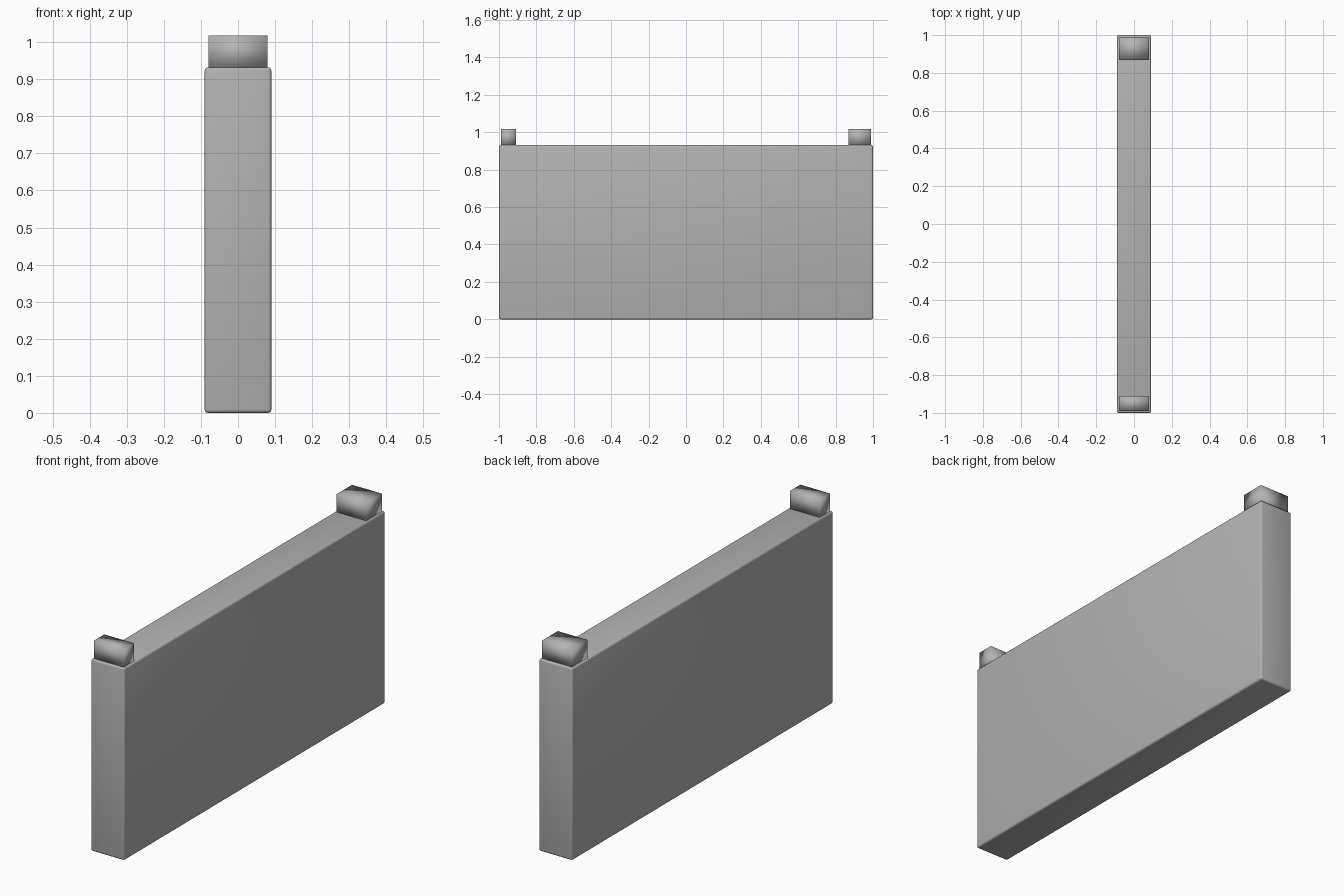
import bpy

if "Cube" in bpy.data.objects:
    bpy.data.objects.remove(bpy.data.objects["Cube"])

# Plain darker grey for the whole model
grey = bpy.data.materials.new("mid_grey")
grey.diffuse_color = (0.45, 0.45, 0.45, 1)
grey.use_nodes = True
grey.node_tree.nodes["Principled BSDF"].inputs["Base Color"].default_value = grey.diffuse_color

def box(name, x, y, z, bevel=0.0, segments=3):
    """Smooth-shaded box from (min, max) ranges, optionally with rounded edges."""
    bpy.ops.mesh.primitive_cube_add(size=1, location=[(a + b) / 2 for a, b in (x, y, z)])
    ob = bpy.context.object
    ob.name = name
    ob.scale = [b - a for a, b in (x, y, z)]
    bpy.ops.object.transform_apply(location=False, rotation=False, scale=True)
    ob.data.materials.append(grey)
    bpy.ops.object.shade_smooth()
    if bevel:
        mod = ob.modifiers.new("rounded_edges", 'BEVEL')
        mod.width = bevel
        mod.segments = segments
    return ob

# Slab body with softly rounded edges
box("slab_body", (-0.09, 0.09), (-1.0, 1.0), (0.0, 0.932), bevel=0.009)

# Two end blocks on the top edge; the rear one is longer
for name, y in (("front_end_block", (-0.99, -0.91)), ("rear_end_block", (0.868, 0.988))):
    box(name, (-0.08, 0.08), y, (0.925, 1.018))
